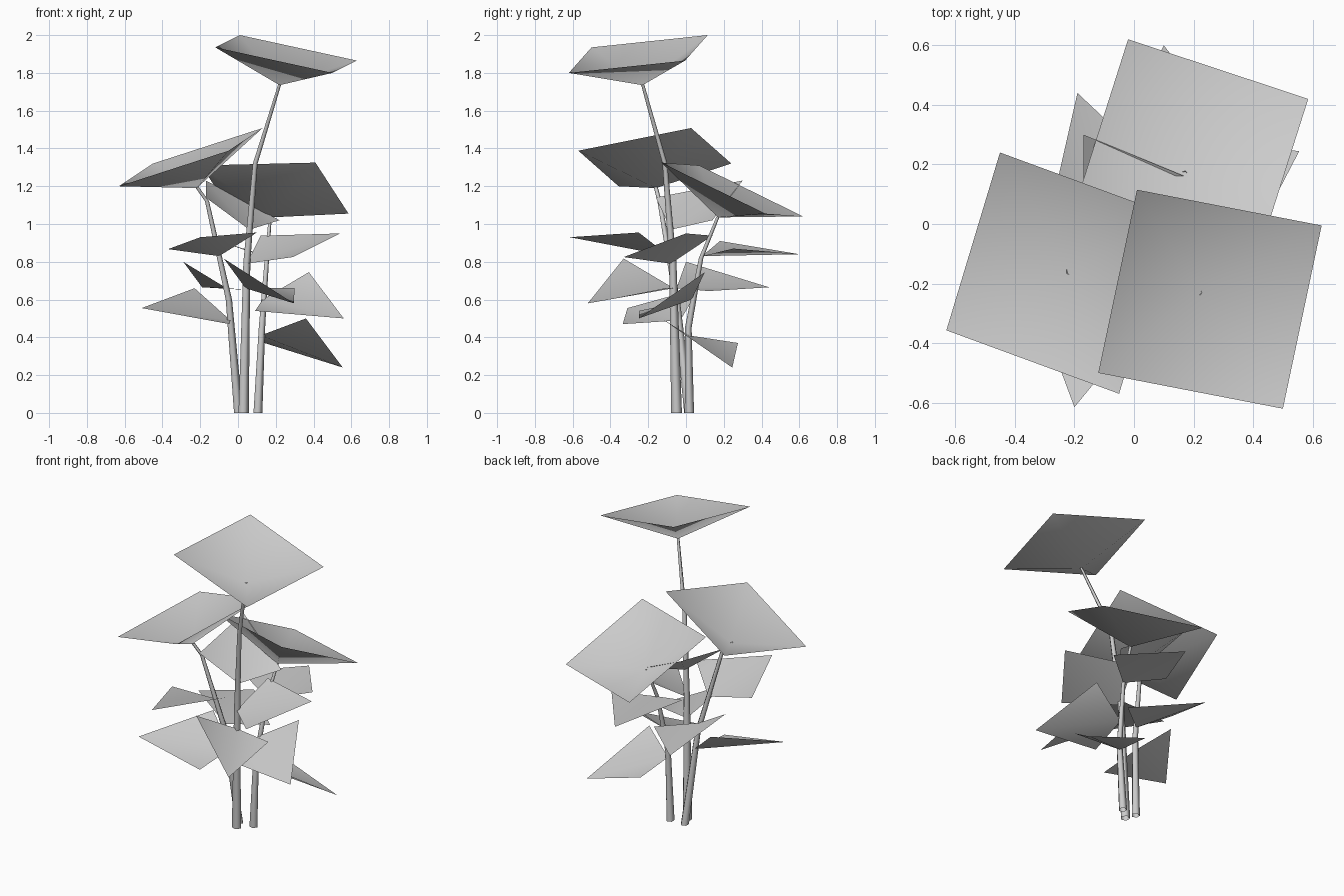
import bpy
import math
from mathutils import Vector


def make_mesh(name, verts, faces):
    mesh = bpy.data.meshes.new(name)
    mesh.from_pydata(verts, [], faces)
    mesh.update()
    for p in mesh.polygons:
        p.use_smooth = True
    ob = bpy.data.objects.new(name, mesh)
    bpy.context.collection.objects.link(ob)
    return ob


def stem(name, path, r0, r1, sides=5):
    """Tapered low-poly tube through the path points."""
    verts, faces = [], []
    for i, p in enumerate(path):
        t = p[2] / path[-1][2]
        r = r0 + (r1 - r0) * t
        for k in range(sides):
            a = 2 * math.pi * k / sides
            verts.append((p[0] + r * math.cos(a), p[1] + r * math.sin(a), p[2]))
    for i in range(len(path) - 1):
        for k in range(sides):
            a, b = i * sides + k, i * sides + (k + 1) % sides
            faces.append((a, b, b + sides, a + sides))
    return make_mesh(name, verts, faces)


def flower(name, a, b, c, apex):
    """Open, shallow four-sided cup; fourth rim corner completes the square."""
    a, b, c = Vector(a), Vector(b), Vector(c)
    rim = [a, b, c, a + c - b]
    faces = [(i, 4, (i + 1) % 4) for i in range(4)]
    return make_mesh(name, rim + [Vector(apex)], faces)


def leaf(name, root, side_a, tip, side_b):
    """Kite leaf, two triangles meeting at the midrib."""
    return make_mesh(name, [root, side_a, tip, side_b], [(0, 1, 2), (0, 2, 3)])


# Stems
stem("tall_stem", [(0.027, -0.05, 0), (0.045, -0.07, 0.8), (0.09, -0.112, 1.32),
                   (0.22, -0.23, 1.74)], 0.03, 0.009)
stem("left_stem", [(0.0, 0.015, 0), (-0.05, -0.05, 0.6), (-0.165, -0.14, 1.12),
                   (-0.218, -0.16, 1.195)], 0.026, 0.011)
stem("right_stem", [(0.103, 0.018, 0), (0.125, 0.012, 0.45), (0.152, 0.08, 0.82),
                    (0.17, 0.17, 1.04)], 0.026, 0.009)

# Flower heads
flower("tall_flower", (0.01, 0.115, 2.0), (-0.12, -0.5, 1.935), (0.5, -0.62, 1.80),
       (0.22, -0.23, 1.735))
flower("left_flower", (-0.45, 0.24, 1.32), (-0.63, -0.357, 1.20), (-0.05, -0.57, 1.388),
       (-0.218, -0.16, 1.19))
flower("right_flower", (-0.02, 0.62, 1.04), (0.585, 0.42, 1.055), (0.41, -0.13, 1.325),
       (0.17, 0.17, 1.035))

# Leaves: root, one side, tip, other side
leaves = [
    ((-0.04, -0.03, 0.49), (-0.045, -0.335, 0.47), (-0.51, -0.31, 0.555), (-0.23, 0.07, 0.66)),
    ((-0.06, -0.05, 0.66), (0.15, 0.12, 0.645), (-0.19, 0.44, 0.665), (-0.29, 0.0, 0.80)),
    ((-0.10, -0.09, 0.83), (0.10, -0.25, 0.955), (-0.20, -0.615, 0.93), (-0.37, -0.16, 0.867)),
    ((0.045, -0.08, 0.79), (0.29, -0.33, 0.825), (0.54, 0.0, 0.95), (0.12, 0.14, 0.938)),
    ((0.04, -0.065, 0.66), (0.30, -0.11, 0.66), (0.295, -0.52, 0.58), (-0.075, -0.33, 0.817)),
    ((0.13, 0.03, 0.60), (0.09, -0.25, 0.54), (0.56, -0.25, 0.50), (0.375, 0.10, 0.745)),
    ((0.12, 0.015, 0.41), (0.36, -0.13, 0.50), (0.555, 0.245, 0.24), (0.14, 0.275, 0.37)),
    ((0.06, -0.08, 0.97), (0.22, 0.14, 1.02), (-0.17, 0.30, 1.23), (-0.17, -0.16, 1.14)),
    ((0.155, 0.085, 0.83), (0.37, 0.25, 0.87), (0.10, 0.60, 0.84), (-0.10, 0.18, 0.91)),
]
for i, pts in enumerate(leaves):
    leaf("leaf_%d" % (i + 1), *pts)
